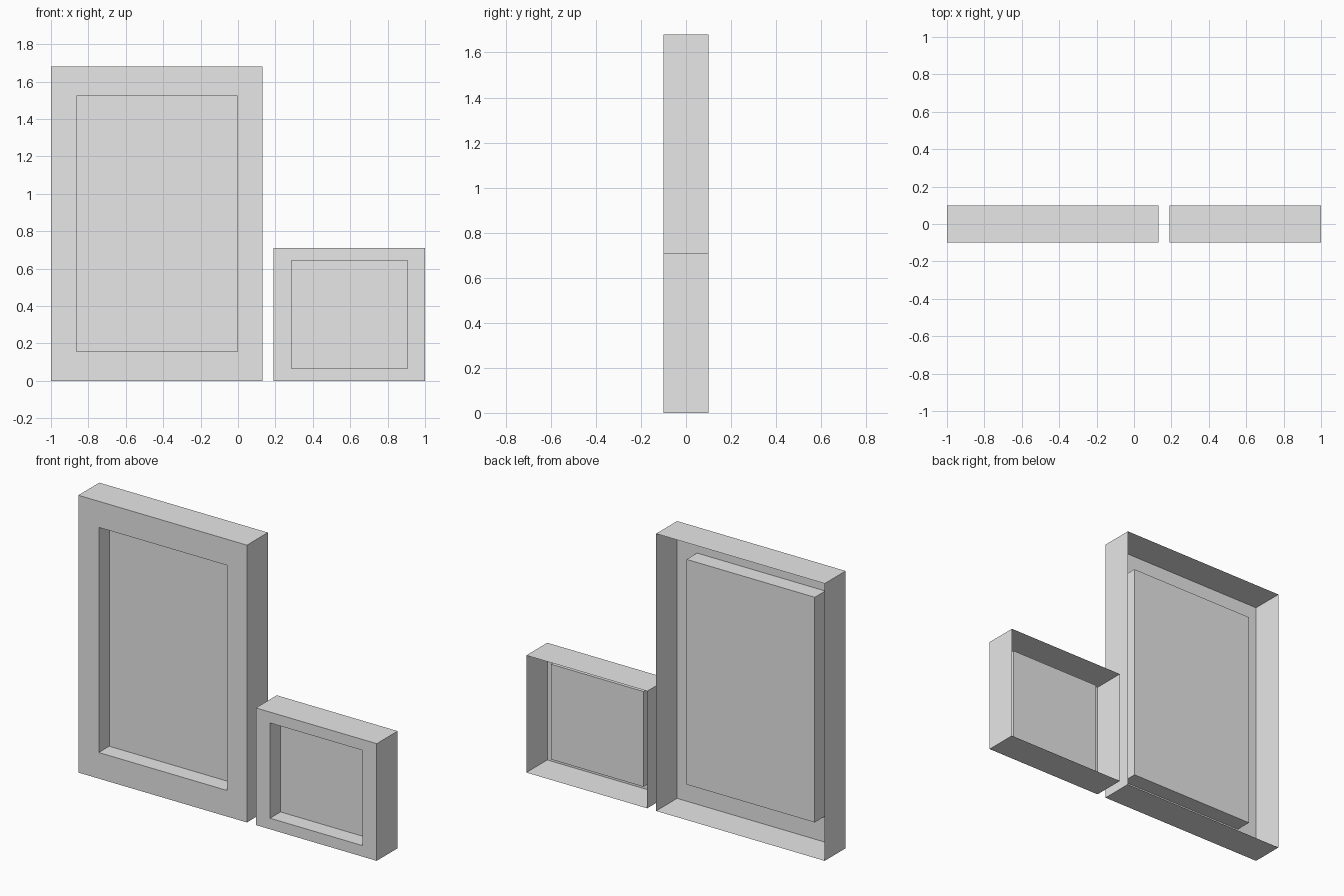
import bpy
import bmesh

cube = bpy.data.objects.get("Cube")
if cube:
    bpy.data.objects.remove(cube, do_unlink=True)

grey = bpy.data.materials.new("light_grey")
grey.use_nodes = True
grey.diffuse_color = (0.8, 0.8, 0.8, 1)
grey.node_tree.nodes["Principled BSDF"].inputs["Base Color"].default_value = (0.8, 0.8, 0.8, 1)

FRONT, RECESS, BACK = -0.1, 0.0, 0.1


def ring(bm, rect, y):
    """Rectangular loop of vertices at depth y."""
    x0, x1, z0, z1 = rect
    return [bm.verts.new((x, y, z)) for x, z in ((x0, z0), (x1, z0), (x1, z1), (x0, z1))]


def frame(name, outer, inner):
    """Open-backed shell: outer walls, front border, recess walls and sunken panel."""
    bm = bmesh.new()
    loops = [ring(bm, outer, BACK), ring(bm, outer, FRONT),
             ring(bm, inner, FRONT), ring(bm, inner, RECESS)]
    for a, b in zip(loops, loops[1:]):
        for i in range(4):
            j = (i + 1) % 4
            bm.faces.new((a[i], a[j], b[j], b[i]))
    bm.faces.new(loops[-1])
    mesh = bpy.data.meshes.new(name)
    bm.to_mesh(mesh)
    bm.free()
    mesh.materials.append(grey)
    obj = bpy.data.objects.new(name, mesh)
    bpy.context.collection.objects.link(obj)
    return obj


# Tall frame on the model's right, small frame on its left
frame("tall_frame", (-1, 0.13, 0, 1.68), (-0.863, -0.004, 0.158, 1.522))
frame("small_frame", (0.19, 1, 0, 0.71), (0.285, 0.905, 0.067, 0.644))
